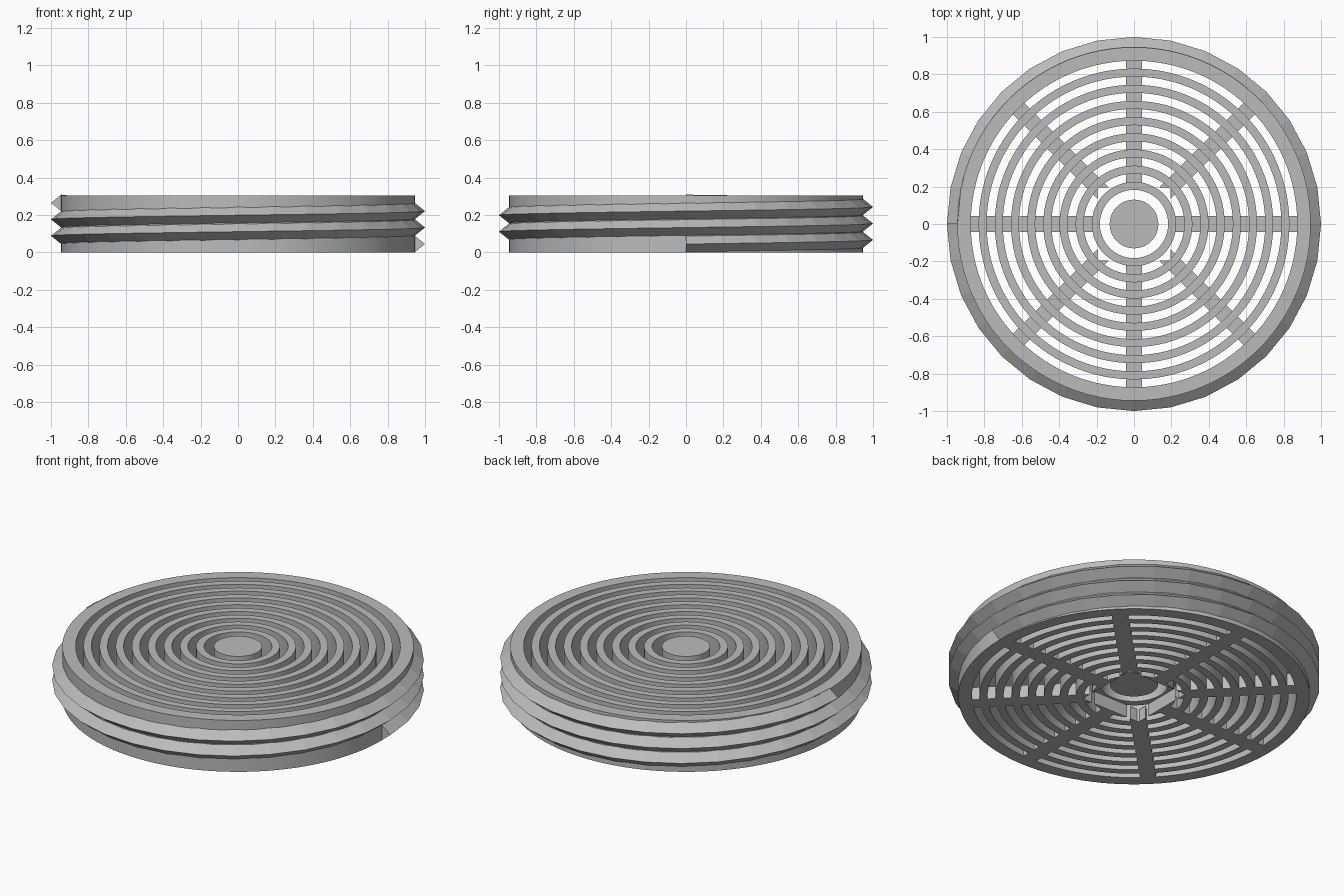
import bpy, bmesh, math
from mathutils import Matrix, Vector

if "Cube" in bpy.data.objects:
    bpy.data.objects.remove(bpy.data.objects["Cube"])

HEIGHT = 0.305      # full height of rim and rings
LOW = 0.075         # spoke thickness and centre recess depth
RECESS = 0.195      # half side of the square recess
HALF_W = 0.043      # half width of a spoke

grey = bpy.data.materials.new("plain grey")
grey.use_nodes = True
colour = (0.5, 0.5, 0.5, 1)
grey.diffuse_color = colour
grey.node_tree.nodes["Principled BSDF"].inputs["Base Color"].default_value = colour


def finish(bm, name, smooth=True):
    bmesh.ops.recalc_face_normals(bm, faces=bm.faces[:])
    mesh = bpy.data.meshes.new(name)
    bm.to_mesh(mesh)
    bm.free()
    mesh.materials.append(grey)
    ob = bpy.data.objects.new(name, mesh)
    bpy.context.scene.collection.objects.link(ob)
    if smooth:
        bpy.ops.object.select_all(action='DESELECT')
        ob.select_set(True)
        bpy.context.view_layer.objects.active = ob
        bpy.ops.object.shade_smooth_by_angle(angle=math.radians(20))
    return ob


def tube(name, inner, outer, sides=96):
    """Square-section ring standing on the ground."""
    bm = bmesh.new()
    section = [(inner, 0), (outer, 0), (outer, HEIGHT), (inner, HEIGHT)]
    verts = [bm.verts.new((r, 0, z)) for r, z in section]
    edges = [bm.edges.new((verts[i], verts[(i + 1) % 4])) for i in range(4)]
    bmesh.ops.spin(bm, geom=verts + edges, axis=(0, 0, 1), cent=(0, 0, 0),
                   angle=math.tau, steps=sides)
    bmesh.ops.remove_doubles(bm, verts=bm.verts[:], dist=1e-4)
    return finish(bm, name)


# Rim and concentric grille rings
tube("rim", 0.873, 0.945)
rings = [tube(f"grille_ring_{i + 1}", 0.1825 + 0.0865 * i, 0.2255 + 0.0865 * i)
         for i in range(8)]

# Centre disc, raised above the recess
bm = bmesh.new()
bmesh.ops.create_cone(bm, cap_ends=True, segments=64, radius1=0.13, radius2=0.13,
                      depth=HEIGHT - LOW,
                      matrix=Matrix.Translation((0, 0, (HEIGHT + LOW) / 2)))
finish(bm, "centre_disc")

# Square recess cut into the underside of the innermost ring
bpy.ops.mesh.primitive_cube_add(size=2)
cutter = bpy.context.object
cutter.name = "recess_cutter"
cutter.hide_render = True
cutter.scale = (RECESS, RECESS, LOW)
cut = rings[0].modifiers.new("recess", 'BOOLEAN')
cut.operation = 'DIFFERENCE'
cut.solver = 'EXACT'
cut.object = cutter
bpy.ops.object.select_all(action='DESELECT')
rings[0].select_set(True)
bpy.context.view_layer.objects.active = rings[0]
while rings[0].modifiers[0] != cut:
    bpy.ops.object.modifier_move_up(modifier=cut.name)
bpy.ops.object.modifier_apply(modifier=cut.name)
bpy.data.objects.remove(cutter)

# Spokes: straight ones end flat, diagonal ones are notched by the recess corner
for i in range(8):
    tip = RECESS * math.sqrt(2) if i % 2 else RECESS
    side = tip - HALF_W if i % 2 else RECESS
    outline = [(side, -HALF_W), (0.9, -HALF_W), (0.9, HALF_W), (side, HALF_W)]
    if i % 2:
        outline.append((tip, 0))
    bm = bmesh.new()
    face = bm.faces.new([bm.verts.new((x, y, 0)) for x, y in outline])
    top = bmesh.ops.extrude_face_region(bm, geom=[face])
    bmesh.ops.translate(bm, vec=(0, 0, LOW),
                        verts=[v for v in top["geom"] if isinstance(v, bmesh.types.BMVert)])
    bmesh.ops.rotate(bm, verts=bm.verts[:], cent=(0, 0, 0),
                     matrix=Matrix.Rotation(i * math.pi / 4, 3, 'Z'))
    finish(bm, f"spoke_{i + 1}", smooth=False)

# Helical screw thread, two and a half turns of a V section
PITCH, STEPS = 0.088, 32
bm = bmesh.new()
previous = None
for k in range(int(2.5 * STEPS) + 1):
    a = math.tau * k / STEPS
    mid = 0.045 + PITCH * k / STEPS
    loop = [bm.verts.new((r * math.cos(a), r * math.sin(a), mid + dz))
            for r, dz in ((0.945, -PITCH / 2), (1.0, 0), (0.945, PITCH / 2), (0.93, 0))]
    if previous:
        for j in range(4):
            n = (j + 1) % 4
            bm.faces.new((previous[j], loop[j], loop[n], previous[n]))
    else:
        bm.faces.new(loop)
    previous = loop
bm.faces.new(previous)
finish(bm, "screw_thread", smooth=False)
